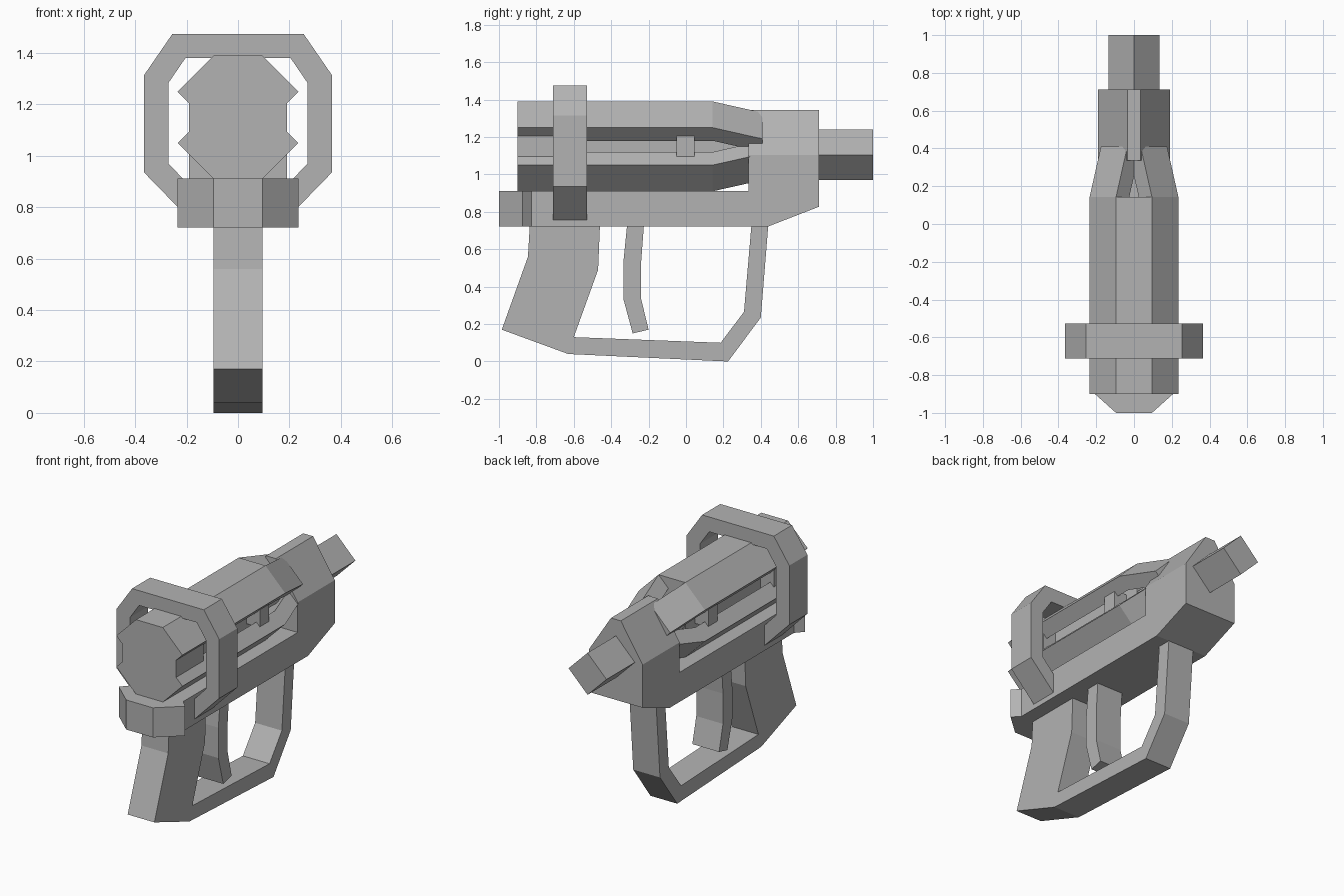
import bpy, bmesh
from mathutils import Vector

cube = bpy.data.objects.get("Cube")
if cube:
    bpy.data.objects.remove(cube, do_unlink=True)

grey = bpy.data.materials.new("plain grey")
grey.use_nodes = True
COLOUR = (0.45, 0.45, 0.45, 1)
grey.diffuse_color = COLOUR
grey.node_tree.nodes["Principled BSDF"].inputs["Base Color"].default_value = COLOUR


def loft(name, rings, cut=None):
    """Join matching closed outlines into a capped solid; cut = (point, normal)."""
    bm = bmesh.new()
    loops = [[bm.verts.new(p) for p in ring] for ring in rings]
    n = len(loops[0])
    for a, b in zip(loops, loops[1:]):
        for i in range(n):
            j = (i + 1) % n
            bm.faces.new((a[i], a[j], b[j], b[i]))
    bm.faces.new(loops[0])
    bm.faces.new(loops[-1])
    if cut:
        geom = bm.verts[:] + bm.edges[:] + bm.faces[:]
        bmesh.ops.bisect_plane(bm, geom=geom, plane_co=cut[0], plane_no=cut[1], clear_outer=True)
        bmesh.ops.holes_fill(bm, edges=[e for e in bm.edges if e.is_boundary])
    bmesh.ops.recalc_face_normals(bm, faces=bm.faces)
    mesh = bpy.data.meshes.new(name)
    bm.to_mesh(mesh)
    bm.free()
    mesh.materials.append(grey)
    obj = bpy.data.objects.new(name, mesh)
    bpy.context.collection.objects.link(obj)
    return obj


def along_y(name, outline, y0, y1, cut=None):
    return loft(name, [[(x, y, z) for x, z in outline] for y in (y0, y1)], cut)


def along_x(name, outline, half):
    return loft(name, [[(x, y, z) for y, z in outline] for x in (-half, half)])


def along_z(name, outline, z0, z1):
    return loft(name, [[(x, y, z) for x, y in outline] for z in (z0, z1)])


def mirrored(half):
    """Complete a right-hand half outline with its mirror image."""
    return half + [(-x, z) for x, z in reversed(half)]


def box(name, half, y0, y1, z0, z1):
    along_y(name, mirrored([(half, z0), (half, z1)]), y0, y1)


# Lower frame with faceted front end
along_z("lower_frame", mirrored([(.095, -1), (.235, -.875), (.19, -.825), (.19, .34)]), .722, .912)

# Tall rear block with ridge and sloping underside
along_y("muzzle_block", mirrored([(.19, .722), (.19, 1.105), (.035, 1.345)]), .335, .712,
        cut=(Vector((0, .44, .722)), Vector((0, .105, -.27))))

# Square barrel standing on its corner
along_y("barrel", [(0, .97), (.135, 1.105), (0, 1.24), (-.135, 1.105)], .70, 1)

# Grip and hand guard
along_x("grip_and_guard", [(-.835, .73), (-.845, .56), (-.985, .17), (-.63, .04), (.225, 0),
                           (.4, .235), (.44, .73), (.35, .73), (.31, .265), (.185, .1),
                           (-.6, .13), (-.47, .49), (-.46, .73)], .095)

# Trigger
along_x("trigger", [(-.315, .73), (-.335, .53), (-.335, .335), (-.285, .15), (-.2, .17),
                    (-.24, .335), (-.24, .53), (-.225, .73)], .095)

# Inner chamber: core, narrow nose, octagonal cap and side lugs
AXIS = 1.15
box("chamber_core", .095, -.9, .143, .912, 1.39)
box("chamber_nose", .09, .1, .36, 1.1, 1.2)
along_y("chamber_cap", mirrored([(.095, .912), (.19, 1.005), (.19, 1.295), (.095, 1.39)]), -.9, -.62)
box("side_lugs", .19, -.05, .045, 1.09, 1.215)

# Four diagonal plates around the chamber, drawn inward at the far end
PLATE = [(.095, .24), (.235, .1), (.165, .03), (.025, .17)]
for sx, side in ((1, "left"), (-1, "right")):
    for sz, level in ((1, "upper"), (-1, "lower")):
        loft(f"{level}_{side}_plate",
             [[(sx * (x - d), y, AXIS + sz * (z - d)) for x, z in PLATE]
              for y, d in ((-.9, 0), (.143, 0), (.41, .06))])

# Open collar arching over the chamber
right_outer = [(.18, .745), (.365, .935), (.365, 1.315), (.255, 1.475)]
right_inner = [(.18, .875), (.27, .97), (.27, 1.285), (.205, 1.38)]
outer, inner = mirrored(right_outer), mirrored(right_inner)
along_y("collar", outer + inner[::-1], -.712, -.528)
